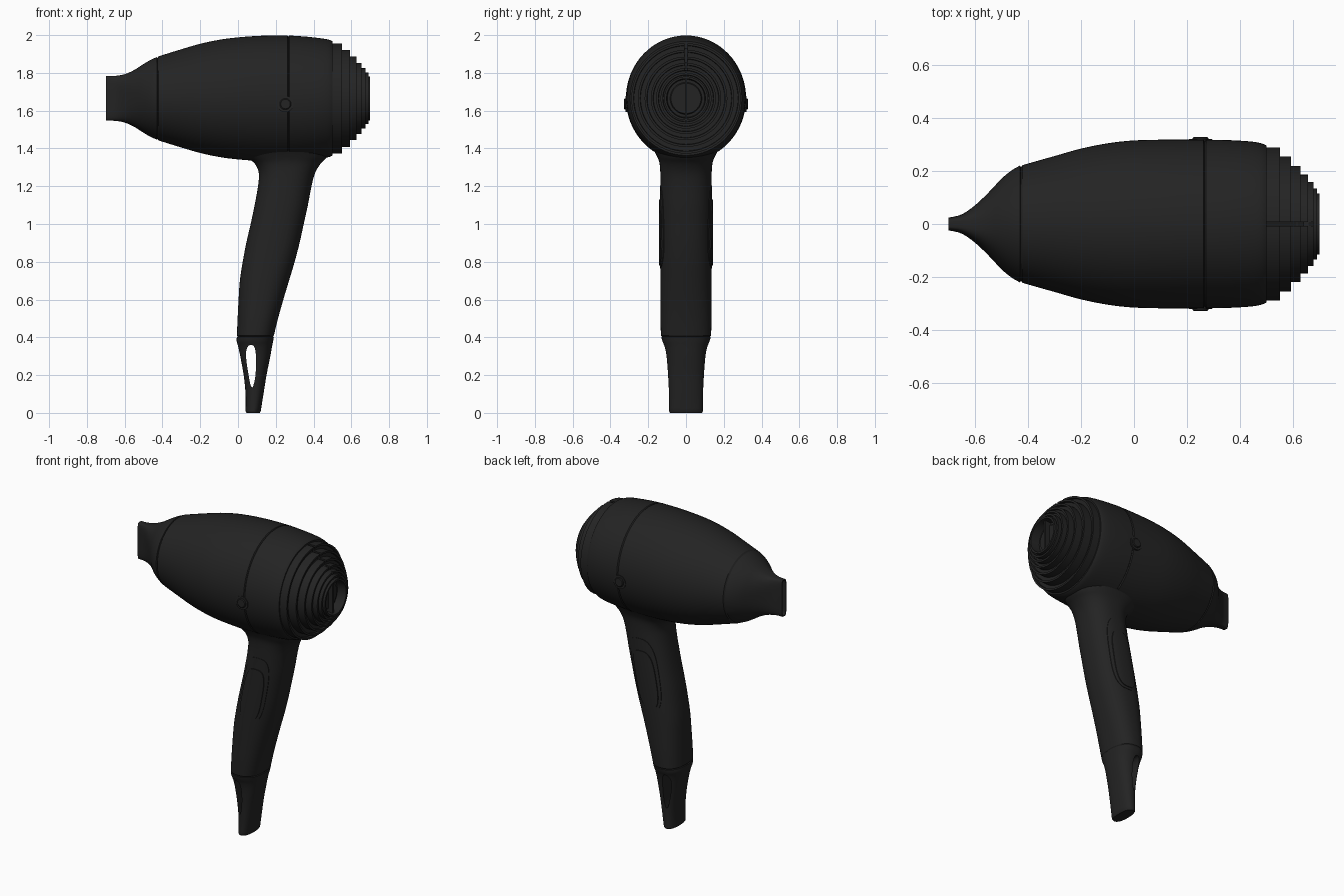
import bpy, bmesh
from math import sin, cos, pi, copysign
from mathutils import Vector

cube = bpy.data.objects.get("Cube")
if cube:
    bpy.data.objects.remove(cube, do_unlink=True)

black = bpy.data.materials.new("matte black plastic")
black.use_nodes = True
colour = (0.017, 0.017, 0.017, 1)
black.diffuse_color = colour
shader = black.node_tree.nodes["Principled BSDF"]
shader.inputs["Base Color"].default_value = colour
shader.inputs["Roughness"].default_value = 0.6

AXIS = 1.665   # height of the barrel's centre line


def oval(a, b, power=2.0, n=64):
    """Superellipse points with half sizes a and b."""
    def f(v):
        return copysign(abs(v) ** (2 / power), v)
    return [(a * f(cos(2 * pi * i / n)), b * f(sin(2 * pi * i / n))) for i in range(n)]


def smooth_rows(rows, steps=4):
    """Catmull-Rom interpolation of rows of numbers."""
    out = []
    for i in range(len(rows) - 1):
        quad = (rows[max(i - 1, 0)], rows[i], rows[i + 1], rows[min(i + 2, len(rows) - 1)])
        for s in range(steps):
            t = s / steps
            out.append([b + t / 2 * (c - a + t * (2 * a - 5 * b + 4 * c - d + t * (3 * (b - c) + d - a)))
                        for a, b, c, d in zip(*quad)])
    return out + [list(rows[-1])]


def loft(name, rings):
    """Closed solid through rings of points."""
    bm = bmesh.new()
    loops = [[bm.verts.new(p) for p in ring] for ring in rings]
    n = len(loops[0])
    for lower, upper in zip(loops, loops[1:]):
        for i in range(n):
            j = (i + 1) % n
            bm.faces.new((lower[i], lower[j], upper[j], upper[i]))
    bm.faces.new(loops[0][::-1])
    bm.faces.new(loops[-1])
    bmesh.ops.recalc_face_normals(bm, faces=bm.faces)
    mesh = bpy.data.meshes.new(name)
    bm.to_mesh(mesh)
    bm.free()
    mesh.materials.append(black)
    obj = bpy.data.objects.new(name, mesh)
    bpy.context.collection.objects.link(obj)
    return obj


def along_x(name, rows):
    """Loft along the barrel: rows of x, half width, half height, power."""
    return loft(name, [[(x, y, AXIS + z) for y, z in oval(ry, rz, p)] for x, ry, rz, p in rows])


def along_z(name, rows, grow=0.0):
    """Loft up the handle: rows of z, x min, x max, half depth."""
    return loft(name, [[((x0 + x1) / 2 + x, y, z)
                        for x, y in oval((x1 - x0) / 2 + grow, d + grow, 2.4)]
                       for z, x0, x1, d in rows])


def prism(name, outline, half):
    """Outline in x and z, extruded both ways along y."""
    return loft(name, [[(x, y, z) for x, z in outline] for y in (-half, half)])


def boolean(obj, cutter, operation):
    mod = obj.modifiers.new("cut", "BOOLEAN")
    mod.operation, mod.object, mod.solver = operation, cutter, "EXACT"
    bpy.context.view_layer.objects.active = obj
    bpy.ops.object.modifier_apply(modifier=mod.name)
    bpy.data.objects.remove(cutter, do_unlink=True)


def capsule(x, z, half_width, half_length, lean):
    """Rounded upright outline leaning towards +x."""
    return [(x + u + lean * v, z + v) for u, v in oval(half_width, half_length, 3.2, 48)]


# Flattened nozzle with a hollow slot
nozzle = smooth_rows([(-.70, .024, .118, 5), (-.65, .036, .119, 4), (-.60, .07, .128, 3),
                      (-.55, .117, .15, 2.4), (-.50, .17, .182, 2.1), (-.46, .203, .205, 2),
                      (-.43, .22, .218, 2)])
slot = [(-.62, .014, .104, 5), (-.70, .018, .112, 5)]
along_x("nozzle", slot + nozzle + [(-.425, .212, .21, 2)])

# Barrel front and rear shells, meeting at narrow grooves
front_shell = smooth_rows([(-.42, .222, .223, 2), (-.30, .256, .26, 2), (-.20, .284, .289, 2),
                           (-.10, .304, .31, 2), (0, .315, .323, 2), (.13, .318, .332, 2),
                           (.262, .318, .333, 2)])
along_x("front_shell", [(-.428, .212, .213, 2)] + front_shell + [(.267, .31, .325, 2)])
rear_shell = smooth_rows([(.272, .318, .333, 2), (.36, .316, .327, 2), (.44, .311, .318, 2),
                          (.48, .304, .311, 2), (.50, .296, .302, 2)])
along_x("rear_shell", [(.265, .31, .325, 2)] + rear_shell)

# Stepped air intake with lipped rings and a sunken centre
steps = [(.55, .292), (.592, .257), (.627, .221), (.655, .188), (.676, .16), (.69, .136), (.70, .116)]
grille = [(.49, .29)]
for x, r in steps:
    grille += [(grille[-1][0], r), (x, r), (x, r - .012), (x - .014, r - .014)]
grille = grille[:-1] + [(.64, .10), (.64, .085), (.65, .08)]
intake = along_x("air_intake", [(x, r * .99, r, 2) for x, r in grille])
channel = prism("channel", [(.46, AXIS + .29), (.75, AXIS + .10), (.75, AXIS + .4), (.46, AXIS + .4)], .008)
boolean(intake, channel, "DIFFERENCE")
prism("intake_rib", [(.63, AXIS - .105), (.68, AXIS - .105), (.68, AXIS + .105), (.63, AXIS + .105)], .006)

# Handle grip, flaring into the barrel
grip_rows = smooth_rows([(.41, -.006, .19, .133), (.5, -.002, .212, .135), (.6, .003, .24, .135),
                         (.7, .01, .27, .135), (.8, .025, .30, .135), (.9, .044, .326, .135),
                         (1.0, .067, .348, .135), (1.1, .088, .37, .135), (1.2, .106, .389, .135),
                         (1.27, .11, .408, .136), (1.32, .088, .438, .14), (1.355, .045, .472, .152),
                         (1.40, 0, .488, .178), (1.46, -.03, .488, .225)])
along_z("grip", [(.40, .004, .18, .123)] + grip_rows)

# Side panels and switch pads that follow the grip's surface
for name, outline, grow in (("side_panel", capsule(.20, .985, .088, .22, .19), .003),
                            ("switch_pad", capsule(.193, .955, .07, .175, .19), .008)):
    part = along_z(name, grip_rows, grow)
    boolean(part, prism("outline", outline, .3), "INTERSECT")

# Tapered end with a hanging hole
tail_rows = smooth_rows([(.008, .04, .12, .089), (.1, .04, .135, .09), (.2, .03, .151, .095),
                         (.3, .012, .171, .103), (.35, .001, .18, .113), (.38, -.007, .186, .125),
                         (.402, -.006, .19, .131)])
tail = along_z("hanging_end", [(0, .045, .115, .084)] + tail_rows + [(.406, .004, .18, .12)])
hole = smooth_rows([(.078, .135), (.09, .18), (.096, .26), (.092, .33), (.08, .357), (.058, .357),
                    (.044, .33), (.044, .28), (.056, .2), (.067, .145), (.078, .135)])[:-1]
boolean(tail, prism("hole", hole, .3), "DIFFERENCE")


# Round buttons on both sides of the barrel
def disc(radius):
    return [(.251 + u, 1.635 + v) for u, v in oval(radius, radius, 2, 32)]


prism("button_bezel", disc(.043), .321)
for side, label in ((1, "back"), (-1, "front")):
    button = [(.03, .30), (.03, .324), (.025, .328)]
    loft(label + "_button", [[(x, side * y, z) for x, z in disc(r)] for r, y in button])

# Smooth shading with crisp edges
for obj in bpy.context.scene.objects:
    obj.select_set(obj.type == "MESH")
    if obj.type == "MESH":
        bpy.context.view_layer.objects.active = obj
bpy.ops.object.shade_smooth_by_angle(angle=pi / 6)
